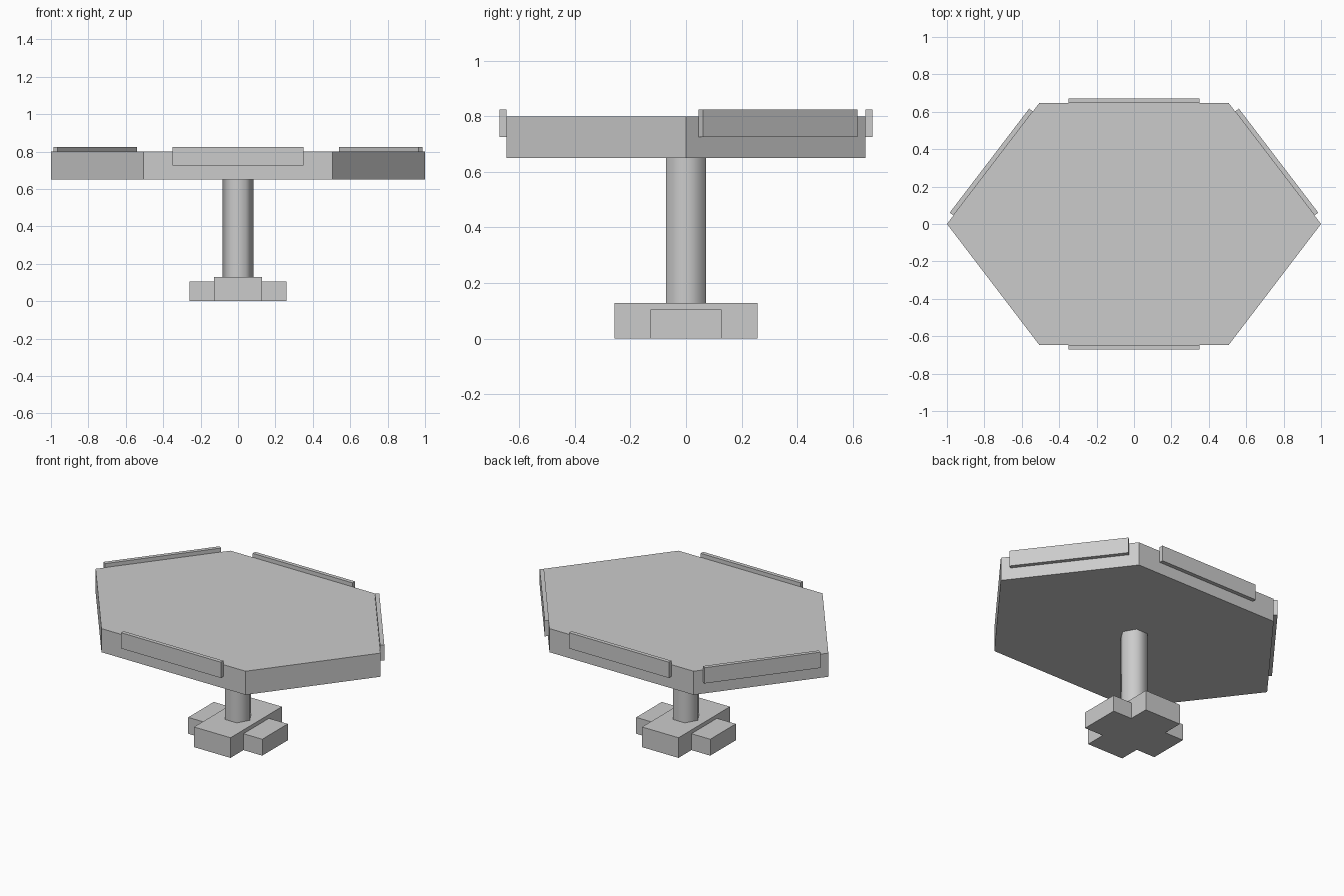
import bpy, bmesh, math

if "Cube" in bpy.data.objects:
    bpy.data.objects.remove(bpy.data.objects["Cube"])

def mesh_object(name, bm):
    bmesh.ops.recalc_face_normals(bm, faces=bm.faces)
    me = bpy.data.meshes.new(name)
    bm.to_mesh(me)
    bm.free()
    ob = bpy.data.objects.new(name, me)
    bpy.context.collection.objects.link(ob)
    return ob

def box(name, size, centre, angle=0.0):
    bm = bmesh.new()
    bmesh.ops.create_cube(bm, size=1)
    bmesh.ops.scale(bm, vec=size, verts=bm.verts)
    ob = mesh_object(name, bm)
    ob.location = centre
    ob.rotation_euler.z = angle
    return ob

def prism(name, outline, z0, z1):
    bm = bmesh.new()
    face = bm.faces.new([bm.verts.new((x, y, z0)) for x, y in outline])
    ext = bmesh.ops.extrude_face_region(bm, geom=[face], use_keep_orig=True)
    top = [g for g in ext["geom"] if isinstance(g, bmesh.types.BMVert)]
    bmesh.ops.translate(bm, vec=(0, 0, z1 - z0), verts=top)
    return mesh_object(name, bm)

# six-sided table top
HX, HY = 0.506, 0.647
prism("table_top", [(1, 0), (HX, HY), (-HX, HY), (-1, 0), (-HX, -HY), (HX, -HY)], 0.65, 0.80)

# six-sided column, smooth around its sides
R = 0.083
ring = [(R * math.cos(i * math.pi / 3), R * math.sin(i * math.pi / 3)) for i in range(6)]
column = prism("column", ring, 0.10, 0.66)
bpy.context.view_layer.objects.active = column
column.select_set(True)
bpy.ops.object.shade_smooth_by_angle(angle=math.radians(65))

# crossed foot blocks
box("foot_long", (0.256, 0.516, 0.128), (0, 0, 0.064))
box("foot_wide", (0.52, 0.256, 0.104), (0, 0, 0.052))

# rails on front, back and the two rear slanted edges
T, L, H, Z = 0.025, 0.70, 0.10, 0.775
box("front_rail", (L, T, H), (0, -HY - T / 2, Z))
box("back_rail", (L, T, H), (0, HY + T / 2, Z))
slope = math.atan2(HY, 1 - HX)
for name, s in (("right_rail", 1), ("left_rail", -1)):
    cx = (1 + HX) / 2 + T / 2 * math.sin(slope)
    cy = HY / 2 + T / 2 * math.cos(slope)
    box(name, (L, T, H), (s * cx, cy, Z), -s * slope)
